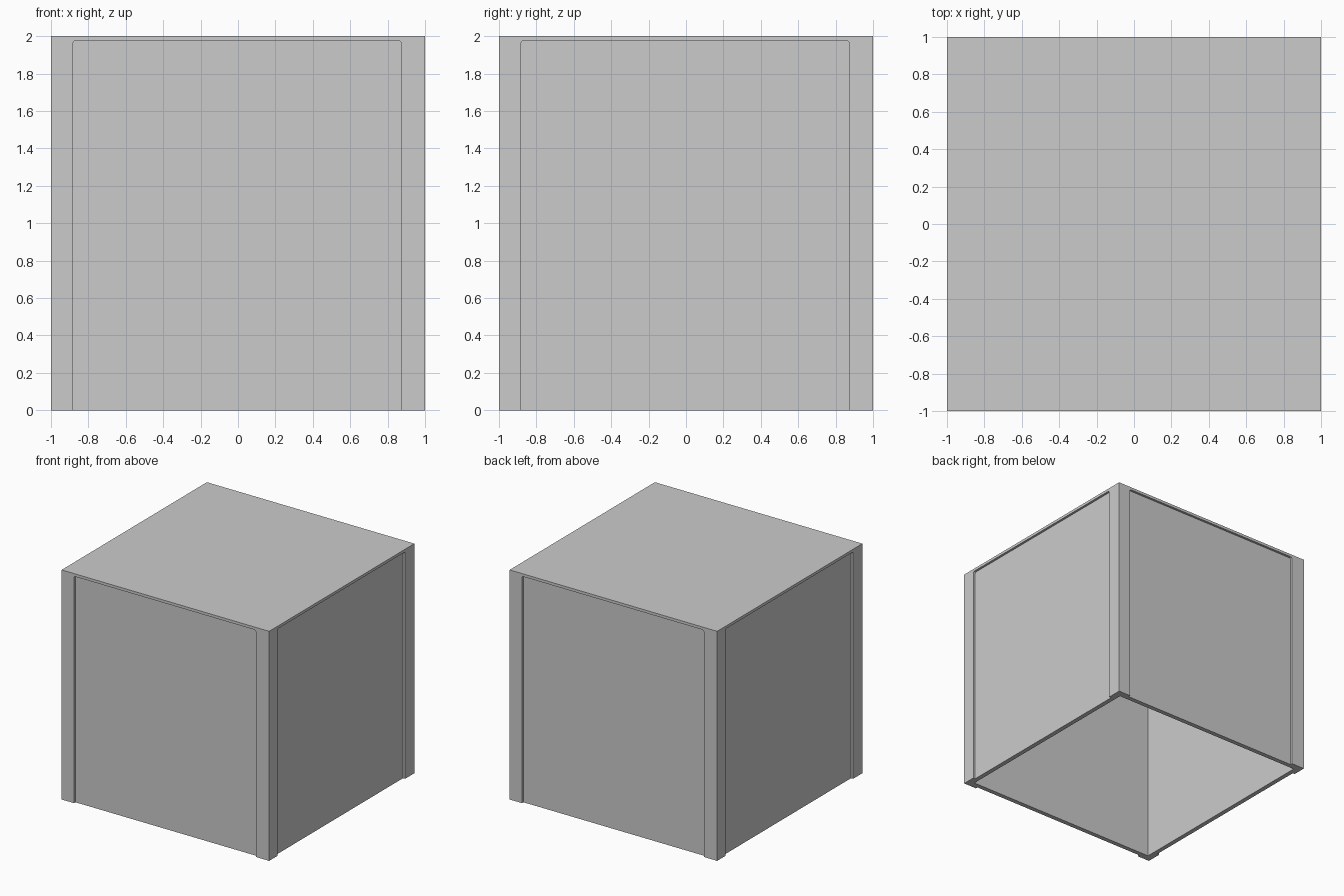
import bpy, bmesh
from math import radians
from mathutils import Matrix, Vector

if "Cube" in bpy.data.objects:
    bpy.data.objects.remove(bpy.data.objects["Cube"])

X0, X1, TOP = -0.882, 0.872, 1.976   # recess limits on each side
DEPTH, WALL = 0.02, 0.06


def box(name, lo, hi, round_top=0.0, turn=0.0):
    lo, hi = Vector(lo), Vector(hi)
    bm = bmesh.new()
    bmesh.ops.create_cube(bm, size=1)
    bmesh.ops.scale(bm, vec=hi - lo, verts=bm.verts)
    bmesh.ops.translate(bm, vec=(lo + hi) / 2, verts=bm.verts)
    if round_top:
        # upper edges running front to back
        edges = [e for e in bm.edges
                 if all(v.co.z > 1 for v in e.verts)
                 and abs(e.verts[0].co.x - e.verts[1].co.x) < 1e-5]
        bmesh.ops.bevel(bm, geom=edges, offset=round_top, segments=3,
                        profile=0.5, affect='EDGES')
    bmesh.ops.rotate(bm, verts=bm.verts, cent=(0, 0, 0),
                     matrix=Matrix.Rotation(turn, 3, 'Z'))
    mesh = bpy.data.meshes.new(name)
    bm.to_mesh(mesh)
    bm.free()
    obj = bpy.data.objects.new(name, mesh)
    bpy.context.collection.objects.link(obj)
    return obj


def cut(target, cutter):
    mod = target.modifiers.new(cutter.name, 'BOOLEAN')
    mod.operation = 'DIFFERENCE'
    mod.solver = 'EXACT'
    mod.object = cutter
    bpy.context.view_layer.objects.active = target
    bpy.ops.object.modifier_apply(modifier=mod.name)
    bpy.data.objects.remove(cutter, do_unlink=True)


# Outer shell
shell = box("box_shell", (-1, -1, 0), (1, 1, 2))

# Hollow interior, open at the bottom
inner = 1 - WALL
cut(shell, box("cavity_cutter", (-inner, -inner, -0.2), (inner, inner, 2 - WALL)))

# Shallow recessed panel on each of the four sides
for i in range(4):
    cut(shell, box("recess_cutter", (X0, -1.2, -0.2), (X1, -1 + DEPTH, TOP),
                   round_top=0.014, turn=radians(90 * i)))
